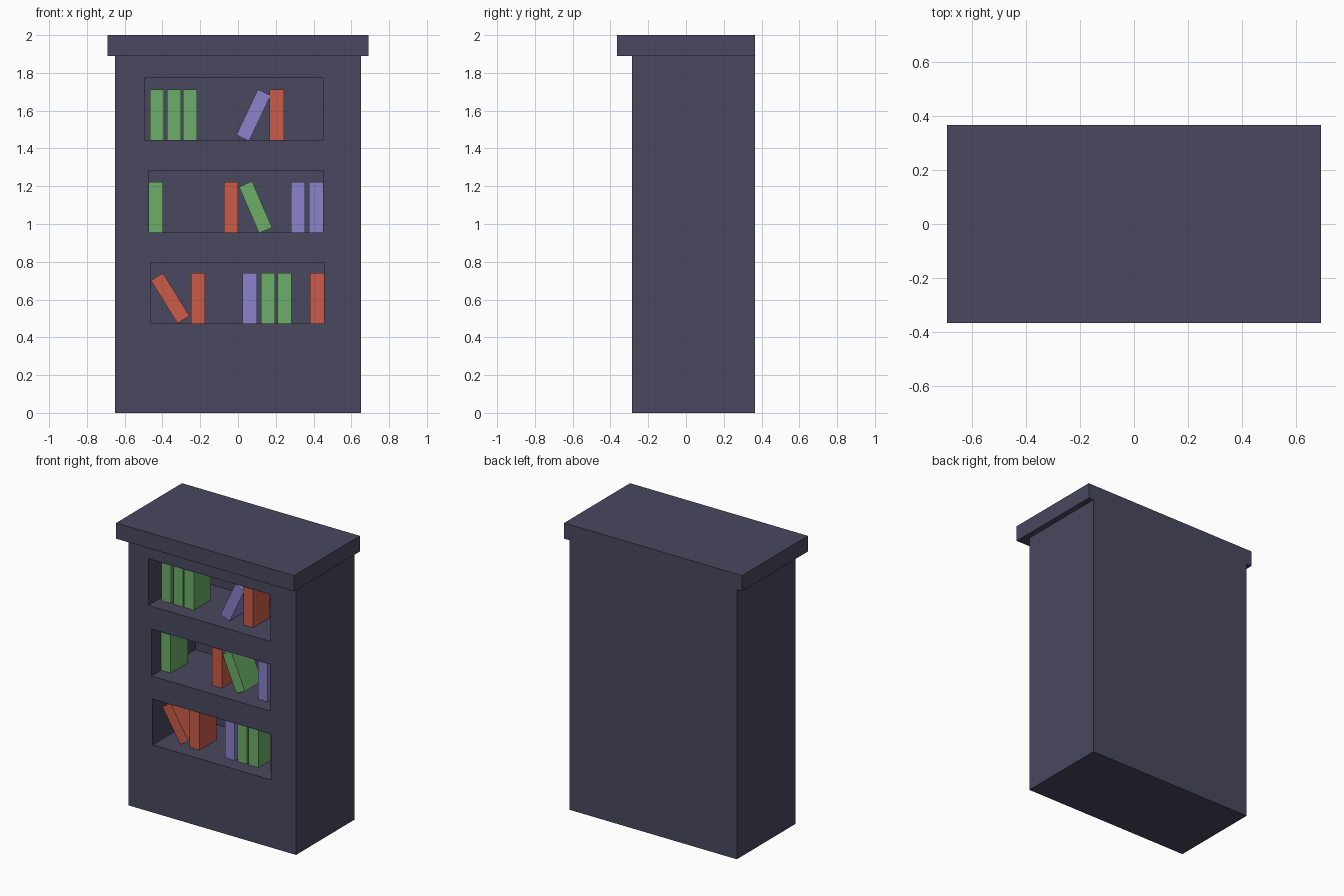
import bpy, bmesh, math
from mathutils import Matrix, Vector

if "Cube" in bpy.data.objects:
    bpy.data.objects.remove(bpy.data.objects["Cube"])


def material(name, rgb):
    # sRGB 0-255 to linear
    m = bpy.data.materials.new(name)
    m.diffuse_color = [(c / 255) ** 2.2 for c in rgb] + [1.0]
    m.use_nodes = True
    m.node_tree.nodes["Principled BSDF"].inputs["Base Color"].default_value = m.diffuse_color
    return m


WOOD = material("dark_wood", (75, 73, 95))
COLOURS = {
    "green": material("green_cover", (108, 172, 104)),
    "red": material("red_cover", (202, 93, 74)),
    "purple": material("purple_cover", (136, 130, 202)),
}


def box(name, lo, hi, mat=None, lean=0):
    """Box between two corners, turned about its centre by lean degrees (to the right)."""
    lo, hi = Vector(lo), Vector(hi)
    bm = bmesh.new()
    bmesh.ops.create_cube(bm, size=1, matrix=Matrix.Diagonal((*(hi - lo), 1)))
    me = bpy.data.meshes.new(name)
    bm.to_mesh(me)
    bm.free()
    ob = bpy.data.objects.new(name, me)
    ob.location = (lo + hi) / 2
    ob.rotation_euler.y = math.radians(lean)
    if mat:
        me.materials.append(mat)
    bpy.context.collection.objects.link(ob)
    return ob


# Cabinet carcass and overhanging top board
cabinet = box("cabinet", (-0.65, -0.285, 0), (0.65, 0.365, 1.89), WOOD)
box("top_board", (-0.69, -0.365, 1.89), (0.69, 0.365, 2.0), WOOD)

# Each shelf: name, opening left, right, floor, ceiling, upright books, leaning book
# upright = (colour, left edge); leaning = (colour, centre x, centre z, degrees)
SHELVES = [
    ("upper", -0.495, 0.45, 1.444, 1.772,
     [("green", -0.467), ("green", -0.376), ("green", -0.292), ("red", 0.168)],
     ("purple", 0.082, 1.576, 25.3)),
    ("middle", -0.471, 0.449, 0.955, 1.284,
     [("green", -0.471), ("red", -0.074), ("purple", 0.28), ("purple", 0.376)],
     ("green", 0.093, 1.089, -23.3)),
    ("lower", -0.463, 0.455, 0.474, 0.795,
     [("red", -0.249), ("purple", 0.025), ("green", 0.122), ("green", 0.209), ("red", 0.38)],
     ("red", -0.359, 0.607, -31.8)),
]
W, H = 0.075, 0.267        # book thickness and height
Y0, Y1 = -0.18, 0.01       # book front and back

for shelf, x0, x1, z0, z1, books, leaning in SHELVES:
    # Recess cut into the front
    cutter = box("recess_cutter", (x0, -0.5, z0), (x1, 0.2, z1), WOOD)
    cutter.hide_render = True
    mod = cabinet.modifiers.new("recess", 'BOOLEAN')
    mod.operation = 'DIFFERENCE'
    mod.solver = 'EXACT'
    mod.object = cutter
    bpy.context.view_layer.objects.active = cabinet
    bpy.ops.object.modifier_apply(modifier=mod.name)
    bpy.data.objects.remove(cutter)

    # Books
    for i, (col, x) in enumerate(books, 1):
        box(f"{shelf}_{col}_book_{i}", (x, Y0, z0), (x + W, Y1, z0 + H), COLOURS[col])
    col, cx, cz, lean = leaning
    box(f"{shelf}_{col}_leaning_book", (cx - W / 2, Y0, cz - H / 2),
        (cx + W / 2, Y1, cz + H / 2), COLOURS[col], lean)
